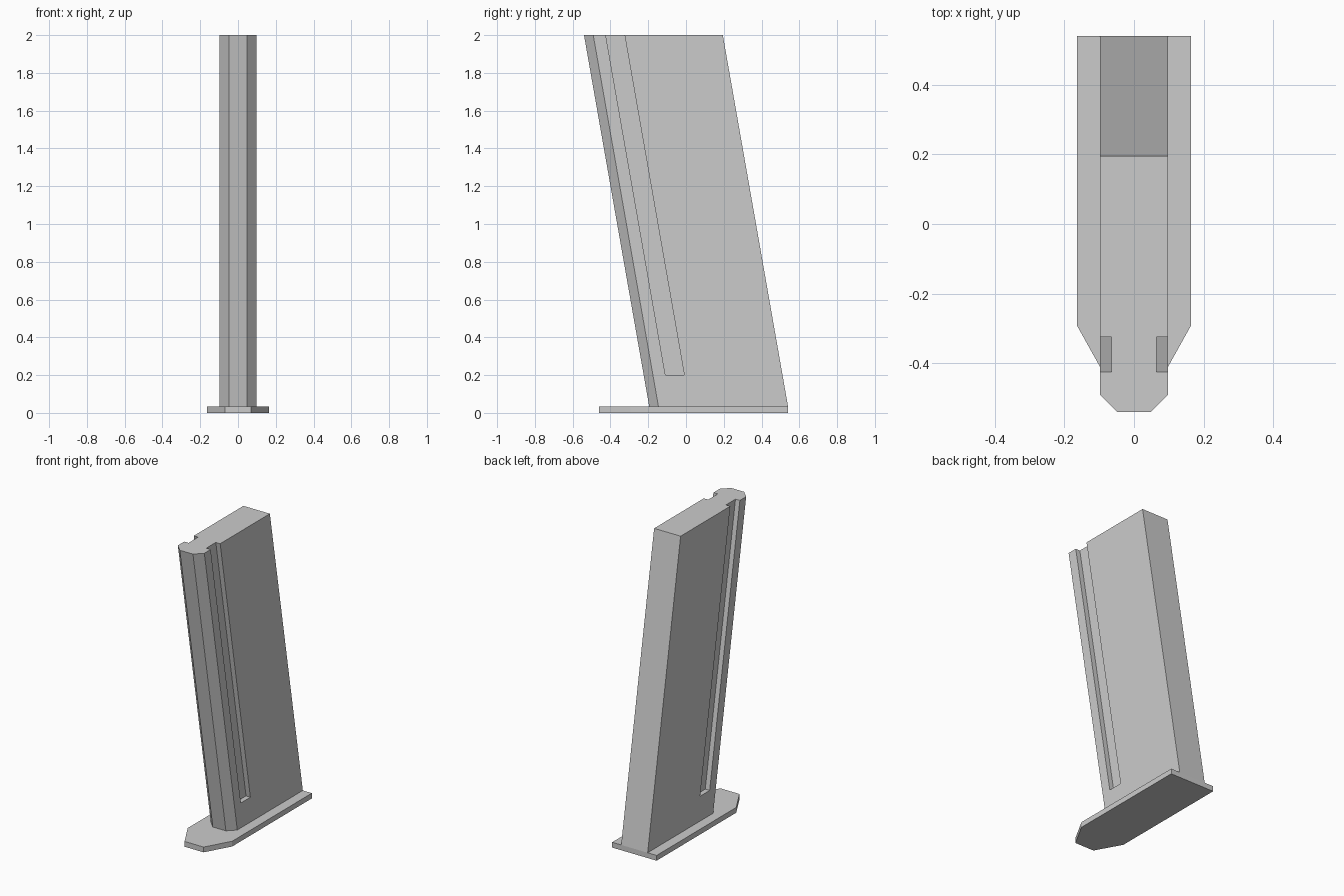
import bpy, bmesh

if "Cube" in bpy.data.objects:
    bpy.data.objects.remove(bpy.data.objects["Cube"])

SLANT = -0.345 / 1.965  # y shift per unit of height


def prism(name, outline, z0, z1, slant=0.0):
    """Extrude an xy outline from z0 to z1, leaning along y."""
    bm = bmesh.new()
    base = bm.faces.new([bm.verts.new((x, y, z0)) for x, y in outline])
    ext = bmesh.ops.extrude_face_region(bm, geom=[base])
    top = [g for g in ext["geom"] if isinstance(g, bmesh.types.BMVert)]
    bmesh.ops.translate(bm, verts=top, vec=(0, slant * (z1 - z0), z1 - z0))
    bmesh.ops.recalc_face_normals(bm, faces=bm.faces)
    mesh = bpy.data.meshes.new(name)
    bm.to_mesh(mesh)
    bm.free()
    obj = bpy.data.objects.new(name, mesh)
    bpy.context.collection.objects.link(obj)
    return obj


def mirrored(half):
    """Complete a right-hand half outline across x = 0."""
    return half + [(-x, y) for x, y in reversed(half)]


# Base plate with tapered front
prism("base_plate", mirrored([(0.07, -0.46), (0.163, -0.293), (0.163, 0.54)]), 0, 0.035)

# Slanted body with chamfered front corners
body = prism("body", mirrored([(0.048, -0.195), (0.097, -0.146), (0.097, 0.54)]),
             0.035, 2.0, SLANT)

# Side grooves, open at the top
for side, s in (("right", 1), ("left", -1)):
    y0, y1 = -0.109, -0.009
    cutter = prism(f"{side}_groove_cutter",
                   [(s * 0.065, y0), (s * 0.15, y0), (s * 0.15, y1), (s * 0.065, y1)],
                   0.2, 2.1, SLANT)
    cutter.hide_render = True
    cutter.hide_set(True)
    mod = body.modifiers.new(f"{side}_groove", "BOOLEAN")
    mod.operation = "DIFFERENCE"
    mod.solver = "EXACT"
    mod.object = cutter
